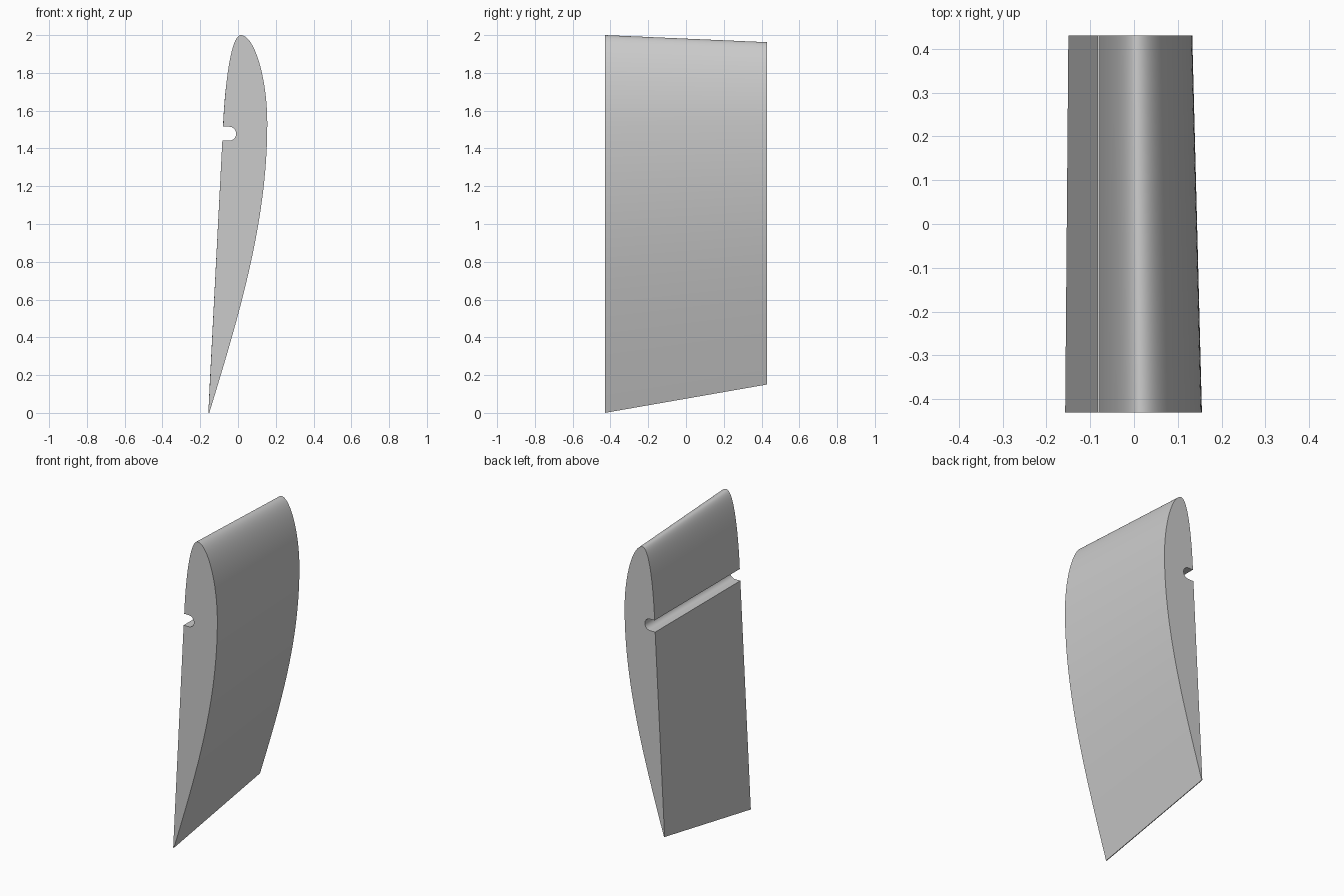
import bpy, bmesh, math
from mathutils import Vector
from mathutils.geometry import interpolate_bezier

cube = bpy.data.objects.get("Cube")
if cube:
    bpy.data.objects.remove(cube, do_unlink=True)

HALF_SPAN = 0.43
PIVOT = Vector((-0.08, 1.6))
TAPER = 0.906


def material(name, colour):
    mat = bpy.data.materials.new(name)
    mat.use_nodes = True
    mat.diffuse_color = colour
    mat.node_tree.nodes["Principled BSDF"].inputs["Base Color"].default_value = colour
    return mat


def arc(*points, steps=32):
    return [p.to_2d() for p in interpolate_bezier(*[Vector((x, z, 0)) for x, z in points], steps)]


# Aerofoil outline: flat side, nose, curved side, thin trailing edge
upper_lip, lower_lip = Vector((-0.079, 1.515)), Vector((-0.083, 1.441))
nose, belly = (0.015, 2.0), (0.155, 1.53)
outline = arc(upper_lip, (-0.07, 1.72), (-0.04, 2.0), nose)[1:]
outline += arc(nose, (0.085, 2.0), belly[:1] + (1.78,), belly)[1:]
outline += arc(belly, (0.155, 1.0), (0.0, 0.5), (-0.152, 0.0))[1:]
outline.append(Vector((-0.157, 0.0)))

# Round-ended spar slot, which keeps its size along the span
radius, centre = 0.037, Vector((-0.047, 1.478))
slot = [lower_lip]
for i in range(17):
    a = math.pi * (i / 16 - 0.5)
    slot.append(centre + radius * Vector((math.cos(a), math.sin(a))))
slot.append(upper_lip)

# Loft the front section to the smaller back section
front = outline + slot
back = [PIVOT + (p - PIVOT) * TAPER for p in outline] + slot
bm = bmesh.new()
rings = [[bm.verts.new((p.x, y, p.y)) for p in ring]
         for ring, y in ((front, -HALF_SPAN), (back, HALF_SPAN))]
for ring in rings:
    bm.faces.new(ring)
for i in range(len(front)):
    j = (i + 1) % len(front)
    bm.faces.new((rings[0][i], rings[0][j], rings[1][j], rings[1][i]))
bmesh.ops.recalc_face_normals(bm, faces=bm.faces[:])

mesh = bpy.data.meshes.new("wing_section")
bm.to_mesh(mesh)
bm.free()
mesh.materials.append(material("light grey", (0.6, 0.6, 0.6, 1)))
wing = bpy.data.objects.new("wing_section", mesh)
bpy.context.collection.objects.link(wing)
bpy.ops.object.select_all(action="DESELECT")
wing.select_set(True)
bpy.context.view_layer.objects.active = wing
bpy.ops.object.shade_smooth_by_angle(angle=math.radians(30))
